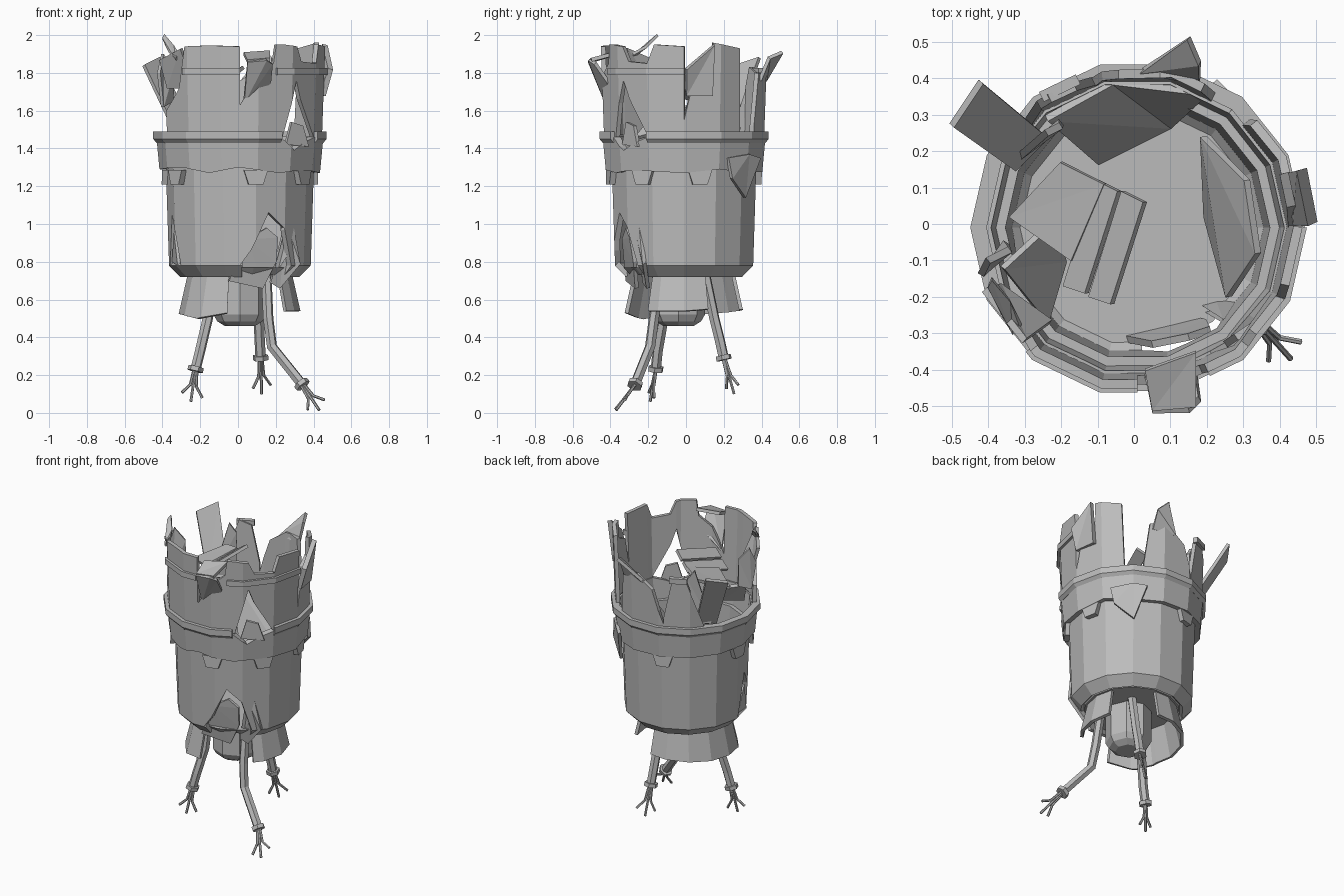
import bpy, bmesh, math
from mathutils import Vector

if "Cube" in bpy.data.objects:
    bpy.data.objects.remove(bpy.data.objects["Cube"])

metal = bpy.data.materials.new("grey metal")
metal.use_nodes = True
GREY = (0.5, 0.5, 0.5, 1)
metal.diffuse_color = GREY
metal.node_tree.nodes["Principled BSDF"].inputs["Base Color"].default_value = GREY
SIDES = 14
STEP = 360 / SIDES


def add(name, verts, faces, thick=0.0, offset=-1):
    """Mesh object with an optional solidify thickness."""
    me = bpy.data.meshes.new(name)
    me.from_pydata([tuple(v) for v in verts], [], faces)
    bm = bmesh.new()
    bm.from_mesh(me)
    bmesh.ops.remove_doubles(bm, verts=bm.verts, dist=0.0005)
    bm.to_mesh(me)
    bm.free()
    me.materials.append(metal)
    ob = bpy.data.objects.new(name, me)
    bpy.context.collection.objects.link(ob)
    if thick:
        mod = ob.modifiers.new("thickness", "SOLIDIFY")
        mod.thickness, mod.offset = thick, offset
    return ob


def polar(deg, r, z, cy=-0.01):
    a = math.radians(deg)
    return Vector((0.01 + r * math.cos(a), cy + r * math.sin(a), z))


def facet(deg):
    """Shrinks a radius so that points lie on the flat sides of the hull."""
    return math.cos(math.radians(STEP / 2)) / math.cos(math.radians(deg % STEP - STEP / 2))


def wall(name, cols, low, high, thick):
    """Faceted sheet: columns of (angle, bottom, top); radius runs from low to high (z, r)."""
    full = [cols[0]]
    for a, b in zip(cols, cols[1:]):
        for k in range(math.floor(a[0] / STEP) + 1, math.ceil(b[0] / STEP)):
            t = (k * STEP - a[0]) / (b[0] - a[0])
            full.append(tuple(p + (q - p) * t for p, q in zip(a, b)))
        full.append(b)
    verts = []
    for deg, z0, z1 in full:
        for z in (z0, z1):
            t = (z - low[0]) / (high[0] - low[0])
            verts.append(polar(deg, (low[1] + t * (high[1] - low[1])) * facet(deg), z))
    faces = [(2 * i, 2 * i + 2, 2 * i + 3, 2 * i + 1) for i in range(len(full) - 1)]
    return add(name, verts, faces, thick)


def plate(name, pts, thick=0.02):
    """Torn flat piece, fanned from its first corner."""
    return add(name, pts, [(0, i, i + 1) for i in range(1, len(pts) - 1)], thick, 0)


def tube(name, pts, radius):
    cu = bpy.data.curves.new(name, "CURVE")
    cu.dimensions = "3D"
    cu.bevel_depth, cu.bevel_resolution, cu.use_fill_caps = radius, 1, True
    sp = cu.splines.new("POLY")
    sp.points.add(len(pts) - 1)
    for p, co in zip(sp.points, pts):
        p.co = (*co, 1)
    tmp = bpy.data.objects.new(name + "_path", cu)
    bpy.context.collection.objects.link(tmp)
    dg = bpy.context.evaluated_depsgraph_get()
    me = bpy.data.meshes.new_from_object(tmp.evaluated_get(dg))
    bpy.data.objects.remove(tmp)
    me.materials.clear()
    me.materials.append(metal)
    me.polygons.foreach_set("use_smooth", [False] * len(me.polygons))
    bpy.context.collection.objects.link(bpy.data.objects.new(name, me))


def disc_stack(name, rings, cy, n):
    """Closed lathe of (z, r) rings."""
    verts = [polar(360 * i / n, r, z, cy) for z, r in rings for i in range(n)]
    faces = [(k * n + i, k * n + (i + 1) % n, (k + 1) * n + (i + 1) % n, (k + 1) * n + i)
             for k in range(len(rings) - 1) for i in range(n)]
    faces += [tuple(reversed(range(n))), tuple(range((len(rings) - 1) * n, len(rings) * n))]
    return add(name, verts, faces)


# Lower body with torn openings, and its chamfered base
wall("lower_body", [(-42, .78, 1.32), (184, .78, 1.32), (188, .86, 1.32), (197, 1.05, 1.32),
                    (206, .95, 1.32), (212, .78, 1.32),
                    (270, .78, 1.32), (279, .86, 1.32), (294, 1.06, 1.32), (308, .98, 1.32),
                    (318, .78, 1.32)], (.78, .375), (1.3, .392), .03)
wall("base_chamfer", [(-42, .72, .78), (272, .72, .78)], (.72, .315), (.78, .375), .03)
disc_stack("floor", [(.73, .29), (.77, .33)], -.01, SIDES)

# Collar with a ragged lower edge, notched at the front corner
wall("collar", [(-26, 1.28, 1.46), (0, 1.27, 1.46), (26, 1.29, 1.46), (52, 1.27, 1.46),
                (90, 1.28, 1.46), (180, 1.29, 1.46), (225, 1.3, 1.46), (247, 1.27, 1.46),
                (269, 1.3, 1.46), (300, 1.27, 1.46), (312, 1.28, 1.39), (322, 1.28, 1.43),
                (334, 1.28, 1.46)], (1.28, .425), (1.46, .442), .04)
wall("middle_band", [(-26, 1.45, 1.49), (300, 1.45, 1.49)], (1.45, .459), (1.49, .459), .045)
wall("middle_band_bevel", [(-26, 1.43, 1.45), (300, 1.43, 1.45)], (1.43, .442), (1.45, .459), .03)

# Upper wall: separate torn sections
upper = {
    "upper_wall_front": [(207, 1.47, 1.6), (215, 1.47, 1.66), (222, 1.47, 1.72), (229, 1.47, 1.94),
                         (248, 1.47, 1.945), (270, 1.47, 1.94)],
    "upper_wall_corner": [(270, 1.47, 1.63), (283, 1.47, 1.78), (294, 1.47, 1.85),
                          (296, 1.47, 1.95), (302, 1.46, 1.95), (313, 1.76, 1.94),
                          (318, 1.66, 1.86), (334, 1.46, 1.85), (339, 1.46, 1.95),
                          (360, 1.46, 1.94)],
    "upper_wall_side": [(0, 1.47, 1.55), (8, 1.47, 1.8), (20, 1.47, 1.84)],
    "upper_wall_tall": [(20, 1.47, 1.96), (42, 1.47, 1.93), (44, 1.47, 1.5)],
    "upper_wall_shard": [(60, 1.47, 1.52), (65, 1.47, 1.8), (82, 1.47, 1.8), (97, 1.47, 1.72),
                         (107, 1.47, 1.5)],
    "upper_wall_back": [(107, 1.47, 1.55), (114, 1.47, 1.8), (124, 1.47, 1.83),
                        (130, 1.47, 1.7), (140, 1.47, 1.5)],
}
for name, cols in upper.items():
    wall(name, cols, (1.47, .435), (1.94, .452), .025)
for i, (a, b) in enumerate([(228, 270), (296, 360), (112, 126)]):
    wall(f"upper_band_{i}", [(a, 1.79, 1.825), (b, 1.79, 1.825)], (1.79, .464), (1.82, .464), .03)

# Lugs below the collar
for i, deg in enumerate((12, -33, -78, -147, 178, 105)):
    corners = [(-9, 1.285), (-5.5, 1.21), (5.5, 1.21), (9, 1.285)]
    verts = [polar(deg + d, r, z) for r in (.37, .415) for d, z in corners]
    add(f"lug_{i}", verts, [(3, 2, 1, 0), (4, 5, 6, 7)]
        + [(k, (k + 1) % 4, (k + 1) % 4 + 4, k + 4) for k in range(4)])

# Bent shards around the rim
plate("back_shard_tip", [(.02, .42, 1.76), (.18, .39, 1.76), (.18, .44, 1.88), (.15, .51, 1.91)])
plate("leaning_plank", [(-.33, .15, 1.48), (-.24, .24, 1.48), (-.42, .39, 1.88), (-.5, .27, 1.84)])
plate("front_flap", [(.03, -.42, 1.64), (.17, -.41, 1.75), (.18, -.48, 1.85), (.15, -.51, 1.87),
                     (.05, -.51, 1.86)])
plate("front_flap_top", [(.05, -.51, 1.86), (.17, -.5, 1.87), (.17, -.35, 1.91), (.03, -.4, 1.9)])
plate("side_tile", [(.45, 0, 1.68), (.43, .14, 1.68), (.46, .15, 1.95), (.49, 0, 1.82)], .03)
plate("curled_strip", [(-.33, -.3, 1.87), (-.31, -.28, 1.9), (-.34, -.21, 1.94), (-.39, -.15, 2.0),
                       (-.4, -.17, 1.98), (-.36, -.24, 1.91)], .015)
plate("side_splinter", [(-.4, -.12, 1.62), (-.35, -.05, 1.65), (-.34, -.07, 1.82),
                        (-.4, -.1, 1.9), (-.42, -.14, 1.8)])
plate("bent_rim_piece", [(-.37, -.17, 1.72), (-.23, -.27, 1.72), (-.3, -.32, 1.93), (-.41, -.18, 1.87)])
plate("corner_shard", [(.25, -.33, 1.42), (.37, -.25, 1.41), (.34, -.27, 1.52), (.28, -.31, 1.54)])
plate("back_left_splinter", [(-.32, .18, 1.48), (-.2, .28, 1.5), (-.2, .27, 1.78), (-.24, .25, 1.84)])

# Planks folded into the interior, rising towards the middle
plate("inner_plank_wide", [(-.34, .02, 1.66), (-.17, -.1, 1.7), (-.08, .11, 1.76), (-.2, .17, 1.73)])
for i in range(2):
    s = Vector((.07, -.03, .05)) * i
    plate(f"inner_strip_{i}", [Vector(p) + s for p in
                               [(-.19, -.17, 1.67), (-.13, -.19, 1.71), (-.04, .09, 1.78), (-.1, .12, 1.74)]])
plate("inner_bracket", [(-.36, -.12, 1.64), (-.22, .01, 1.62), (-.19, -.1, 1.5), (-.24, -.27, 1.45)])
plate("inner_side_panel", [(.19, .24, 1.25), (.31, .12, 1.4), (.34, -.08, 1.4), (.26, -.2, 1.2), (.2, .02, 1.05)])
plate("inner_back_panel", [(.1, .27, 1.1), (.2, .36, 1.46), (-.06, .39, 1.46), (-.24, .29, 1.46), (-.1, .17, 1.0)])

# Loose plates over and behind the body tears
plate("collar_chip", [(.28, .33, 1.37), (.22, .39, 1.35), (.26, .31, 1.14), (.36, .24, 1.24), (.37, .22, 1.35)])
plate("torn_flap", [(.05, -.33, .92), (-.05, -.31, .7), (.13, -.26, .66), (.2, -.27, .8),
                    (.21, -.29, .93), (.15, -.31, .98)])
plate("torn_strip", [(.25, -.27, 1.0), (.29, -.24, .98), (.33, -.22, .79), (.22, -.2, .66),
                     (.17, -.22, .69), (.26, -.25, .83)])
plate("side_torn_flap", [(-.34, -.05, .8), (-.31, -.18, .78), (-.33, -.13, .96)])

# Flared skirt pieces and the core
for i, cols in enumerate([[(82, .55, .74), (120, .54, .74), (150, .53, .74), (200, .52, .74),
                           (225, .5, .74), (258, .53, .74)],
                          [(-38, .54, .74), (0, .54, .74), (24, .55, .74)]]):
    wall(f"skirt_{i}", cols, (.52, .325), (.74, .275), .02)
disc_stack("core", [(.46, .08), (.485, .12), (.52, .14), (.74, .14)], -.04, 8)

# Three wires with ties and frayed ends
wires = [
    ([(-.14, -.1, .74), (-.16, -.12, .5), (-.2, -.15, .33), (-.225, -.16, .23)],
     (-.25, -.19, .06), (.3, -1, .2)),
    ([(.1, .1, .74), (.11, .15, .5), (.115, .18, .38), (.12, .2, .29)],
     (.125, .255, .1), (.5, -.8, .2)),
    ([(.15, -.13, .74), (.16, -.17, .5), (.18, -.19, .35), (.34, -.27, .15)],
     (.43, -.37, .015), (0, -.7, .7)),
]
for w, (path, tip, axis) in enumerate(wires):
    end, tip = Vector(path[-1]), Vector(tip)
    d = (end - Vector(path[-2])).normalized()
    tube(f"wire_{w}", path, .028)
    tube(f"wire_tie_{w}", [end - d * .015, end + d * .01], .042)
    side = d.cross(Vector(axis)).normalized()
    for k, spread in enumerate((-.06, 0, .055)):
        mid = end.lerp(tip, .5) + side * spread * .3
        last = end.lerp(tip, 1 if k == 1 else .8) + side * spread
        tube(f"wire_{w}_strand_{k}", [end + side * spread * .15, mid, last], .008)
